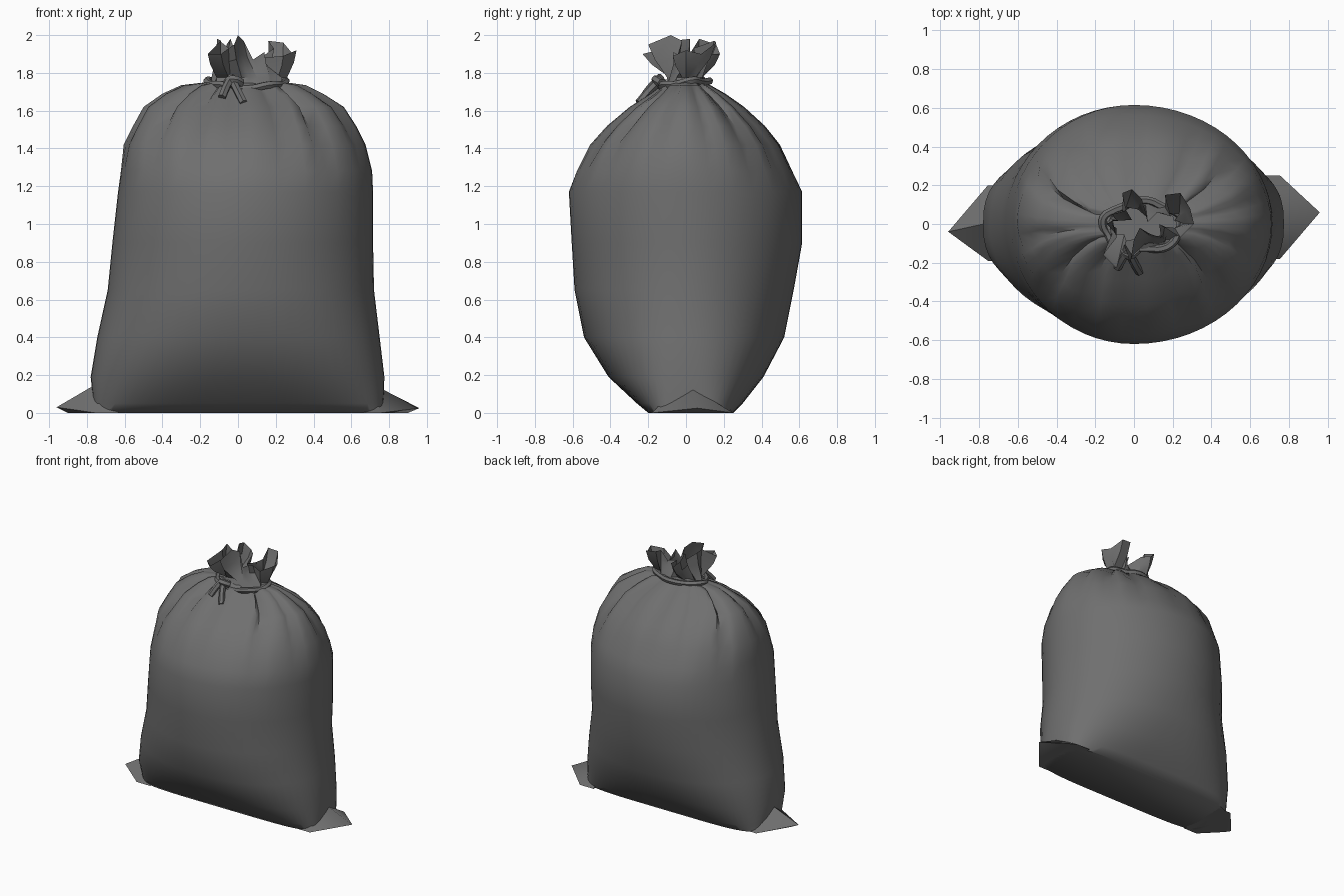
import bpy, bmesh, math
from mathutils import Vector

old = bpy.data.objects.get("Cube")
if old:
    bpy.data.objects.remove(old, do_unlink=True)

cloth = bpy.data.materials.new("dark grey cloth")
cloth.use_nodes = True
GREY = (0.16, 0.16, 0.16, 1)
cloth.diffuse_color = GREY
cloth.node_tree.nodes["Principled BSDF"].inputs["Base Color"].default_value = GREY


def finish(obj, angle):
    obj.data.materials.append(cloth)
    bpy.ops.object.select_all(action='DESELECT')
    obj.select_set(True)
    bpy.context.view_layer.objects.active = obj
    bpy.ops.object.shade_smooth_by_angle(angle=math.radians(angle))


def make(name, bm, angle):
    bmesh.ops.recalc_face_normals(bm, faces=bm.faces)
    mesh = bpy.data.meshes.new(name)
    bm.to_mesh(mesh)
    bm.free()
    obj = bpy.data.objects.new(name, mesh)
    bpy.context.collection.objects.link(obj)
    finish(obj, angle)


def loft(rings):
    bm = bmesh.new()
    loops = [[bm.verts.new(p) for p in ring] for ring in rings]
    n = len(loops[0])
    for a, b in zip(loops, loops[1:]):
        for i in range(n):
            j = (i + 1) % n
            bm.faces.new((a[i], a[j], b[j], b[i]))
    bm.faces.new(loops[0])
    return bm


def tube(name, points, radius, closed=False):
    curve = bpy.data.curves.new(name, 'CURVE')
    curve.dimensions = '3D'
    curve.bevel_depth = radius
    curve.bevel_resolution = 1
    curve.resolution_u = 3
    curve.use_fill_caps = True
    spline = curve.splines.new('BEZIER')
    spline.bezier_points.add(len(points) - 1)
    for bp, p in zip(spline.bezier_points, points):
        bp.co = p
        bp.handle_left_type = bp.handle_right_type = 'AUTO'
    spline.use_cyclic_u = closed
    obj = bpy.data.objects.new(name, curve)
    bpy.context.collection.objects.link(obj)
    bpy.ops.object.select_all(action='DESELECT')
    obj.select_set(True)
    bpy.context.view_layer.objects.active = obj
    bpy.ops.object.convert(target='MESH')
    finish(bpy.context.object, 50)


def power(v, p):
    return math.copysign(abs(v) ** p, v)


# Sack body: height, left/right/front/back reach, pleat depth, roundness
SECTIONS = [
    (0.0, -.76, .77, -.20, .25, 0, .4),
    (.05, -.765, .77, -.26, .30, 0, .55),
    (.19, -.78, .775, -.41, .41, 0, .78),
    (.40, -.745, .75, -.54, .52, 0, .92),
    (.65, -.69, .72, -.59, .57, 0, 1),
    (.90, -.665, .715, -.605, .615, 0, 1),
    (1.17, -.635, .715, -.62, .615, 0, 1),
    (1.28, -.62, .71, -.58, .565, .01, 1),
    (1.42, -.605, .675, -.51, .50, .05, 1),
    (1.52, -.555, .625, -.42, .42, .10, 1),
    (1.62, -.50, .56, -.30, .31, .16, 1),
    (1.69, -.40, .45, -.19, .21, .22, 1),
    (1.735, -.30, .36, -.13, .13, .22, 1),
    (1.755, -.13, .22, -.09, .09, .12, 1),
]
PLEATS = [15, 40, 62, 88, 118, 150, 190, 223, 245, 268, 292, 312, 340]
SIDES = 60


def section(z, left, right, front, back, pleat, roundness):
    ring = []
    for i in range(SIDES):
        a = math.tau * i / SIDES
        fold = 0
        for k, deg in enumerate(PLEATS):
            d = (a - math.radians(deg) + math.pi) % math.tau - math.pi
            fold += (1 if k % 3 else .6) * math.exp(-(d / .07) ** 2)
        r = 1 - pleat * fold
        c, s = power(math.cos(a), roundness) * r, power(math.sin(a), roundness) * r
        ring.append(((right if c > 0 else -left) * c, (back if s > 0 else -front) * s, z))
    return ring


make("sack_body", loft([section(*s) for s in SECTIONS]), 60)


# Pinched bottom corners
def corner(name, tip, base_x, front, back, top):
    bm = bmesh.new()
    side = 1 if base_x > 0 else -1
    inner = base_x - .12 * side
    middle = (front + back) / 2
    pts = [(base_x, front, 0), (base_x, back, 0), (base_x, middle, top),
           (inner, front, 0), (inner, back, 0), (inner, middle, top + .1),
           tip, (tip[0] - .06 * side, tip[1], 0)]
    v = [bm.verts.new(p) for p in pts]
    for f in [(0, 2, 6), (2, 1, 6), (0, 6, 7), (1, 7, 6), (0, 7, 1),
              (0, 3, 5, 2), (2, 5, 4, 1), (0, 1, 4, 3), (3, 4, 5)]:
        bm.faces.new([v[i] for i in f])
    make(name, bm, 60)


corner("right_bottom_corner", (-.96, -.04, .03), -.755, -.19, .20, .15)
corner("left_bottom_corner", (.96, .06, .025), .755, -.18, .25, .13)

# Gathered mouth: crumpled rim flaring from the tied neck
RIM = [(.31, .0, 1.92), (.29, .08, 1.90), (.24, .16, 1.96), (.16, .15, 1.97),
       (.19, .04, 1.93), (.12, .06, 1.88), (.07, .01, 1.87), (.04, .13, 1.90),
       (-.01, .18, 1.90), (-.06, .16, 1.95), (-.04, .07, 1.98), (-.01, .02, 1.90),
       (-.11, .02, 1.98), (-.09, -.07, 1.97), (-.16, -.16, 1.90), (-.09, -.23, 1.90),
       (-.05, -.11, 1.93), (-.02, -.20, 1.95), (.0, -.08, 2.0), (.03, -.02, 1.97),
       (.08, -.05, 1.87), (.14, -.07, 1.91), (.13, .0, 1.88), (.24, -.07, 1.89)]
n = len(RIM)
base, neck, middle = [], [], []
for i, p in enumerate(RIM):
    rim = Vector(p)
    a = math.tau * i / n
    fold = .78 if i % 2 else 1
    c, s = math.cos(a), math.sin(a)
    base.append(Vector((.06 + c * .2, s * .11, 1.73)))
    neck.append(Vector((.06 + c * .2 * fold, s * .1 * fold, 1.775)))
    bulge = neck[-1].lerp(rim, .72)
    bulge.z = 1.775 + (rim.z - 1.775) * .55
    middle.append(bulge)
make("gathered_mouth", loft([base, neck, middle, RIM]), 40)

# Drawstring around the neck, sagging at the front
loop = []
for i in range(18):
    a = math.tau * i / 18
    wob = .01 * math.sin(5 * a)
    loop.append((.045 + (.205 + wob) * math.cos(a), -.01 + (.125 + wob) * math.sin(a),
                 1.735 + .015 * abs(math.cos(a)) + .015 * math.sin(a) + wob * .6))
tube("drawstring_loop", loop, .021, True)

# Knot and hanging string ends
tube("drawstring_knot", [(-.06, -.12, 1.745), (-.03, -.16, 1.765), (.02, -.13, 1.745)], .024)
tube("short_string_end", [(-.03, -.13, 1.78), (-.06, -.18, 1.73), (-.085, -.225, 1.67)], .022)
tube("long_string_end", [(-.03, -.14, 1.76), (.0, -.2, 1.70), (.03, -.25, 1.64)], .022)
